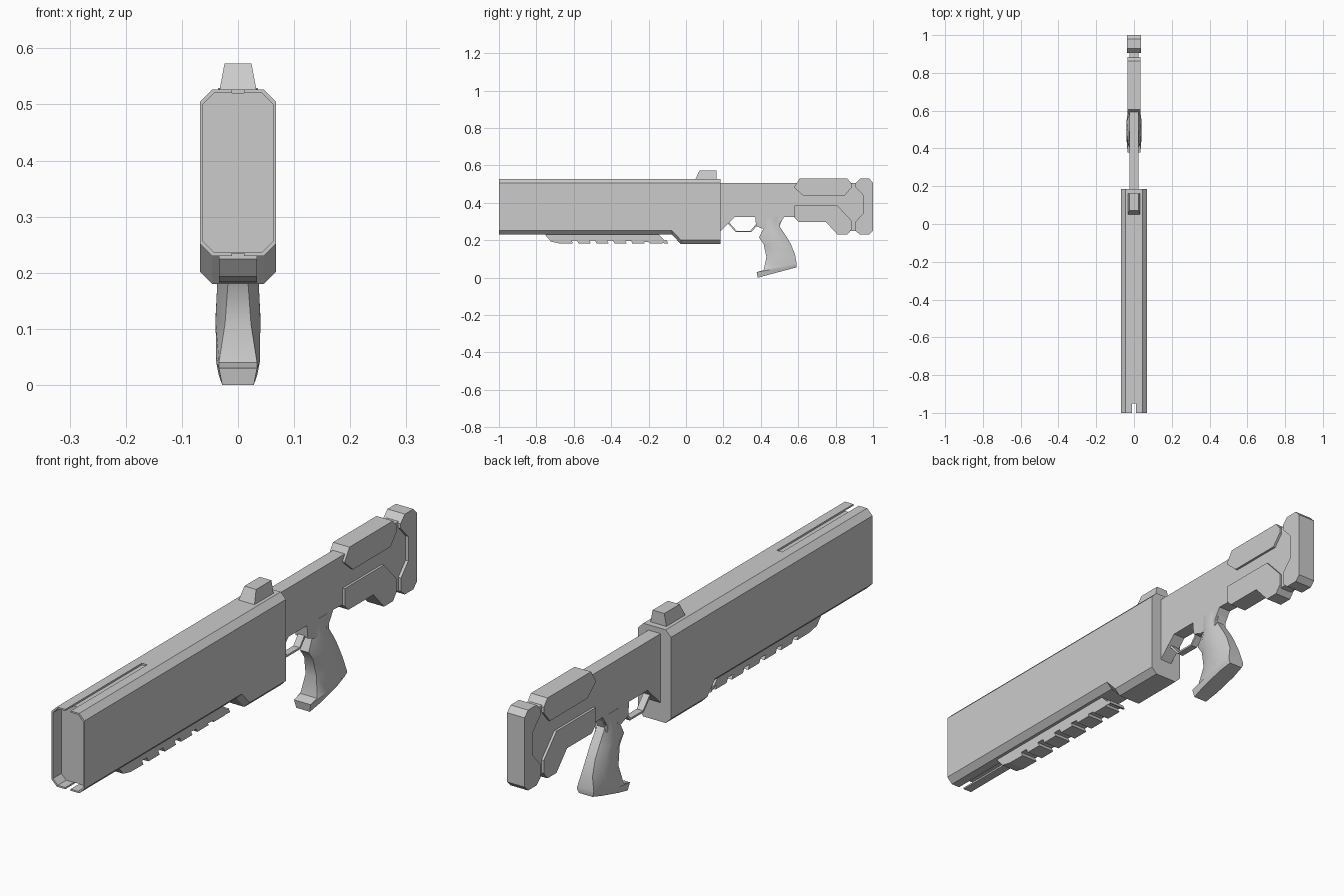
import bpy, bmesh

if "Cube" in bpy.data.objects:
    bpy.data.objects.remove(bpy.data.objects["Cube"])


def make(name, verts, faces):
    me = bpy.data.meshes.new(name)
    me.from_pydata(verts, [], faces)
    bm = bmesh.new()
    bm.from_mesh(me)
    bmesh.ops.recalc_face_normals(bm, faces=bm.faces)
    bm.to_mesh(me)
    bm.free()
    ob = bpy.data.objects.new(name, me)
    bpy.context.collection.objects.link(ob)
    return ob


def loft(name, rings):
    """Skin a list of equal-length rings and cap both ends."""
    n = len(rings[0])
    verts = [v for r in rings for v in r]
    faces = [list(range(n)), list(range((len(rings) - 1) * n, len(rings) * n))]
    for k in range(len(rings) - 1):
        for i in range(n):
            j = (i + 1) % n
            faces.append([k * n + i, k * n + j, (k + 1) * n + j, (k + 1) * n + i])
    return make(name, verts, faces)


def plate(name, profile, hw):
    """Extrude a (y, z) side profile symmetrically across x."""
    return loft(name, [[(s * hw, y, z) for y, z in profile] for s in (-1, 1)])


def octagon(y, hw, zb, zt, c):
    pts = [(hw, zb + c), (hw, zt - c), (hw - c, zt), (c - hw, zt),
           (-hw, zt - c), (-hw, zb + c), (c - hw, zb), (hw - c, zb)]
    return [(x, y, z) for x, z in pts]


def cut(target, cutter):
    cutter.hide_render = True
    m = target.modifiers.new("cut", 'BOOLEAN')
    m.operation = 'DIFFERENCE'
    m.solver = 'EXACT'
    m.object = cutter
    bpy.context.view_layer.objects.active = target
    bpy.ops.object.modifier_apply(modifier=m.name)
    bpy.data.objects.remove(cutter)


# Long chamfered housing with a deeper rear section
housing = loft("housing", [octagon(y, .068, zb, .527, .022) for y, zb in
                           ((-1, .23), (-.075, .23), (-.028, .18), (.185, .18))])
# Muzzle recess, plus shallow slots along the top and bottom
cut(housing, loft("muzzle_cutter", [octagon(y, .062, .236, .521, .02) for y in (-1.05, -.95)]))
for z0, z1 in ((.5205, .56), (.2, .2365)):
    cut(housing, plate("slot_cutter", [(-1.05, z0), (-.55, z0), (-.55, z1), (-1.05, z1)], .011))

# Rear sight block
loft("sight", [[(-w, y0, z), (w, y0, z), (w, .162, z), (-w, .162, z)]
               for w, y0, z in ((.034, .047, .52), (.024, .072, .573))])

# Toothed rail below the housing
rail = [(-.75, .235), (-.75, .225), (-.722, .193), (-.68, .184)]
for i in range(6):
    y = -.605 + i * .096
    rail += [(y, .183), (y - .008, .2), (y + .022, .2), (y + .03, .183)]
rail += [(-.1, .183), (-.15, .235)]
plate("rail", rail, .034)

# Stock core
plate("stock", [(.15, .507), (.93, .507), (.96, .44), (.96, .35), (.93, .25), (.86, .25),
                (.81, .315), (.525, .325), (.50, .285), (.50, .26), (.415, .26), (.375, .275),
                (.37, .325), (.262, .325), (.185, .25), (.15, .25)], .025)

# Stock side pads and butt
plate("upper_pad", [(.58, .487), (.607, .529), (.863, .529), (.885, .503), (.885, .482),
                    (.848, .438), (.628, .438), (.58, .48)], .034)
plate("lower_pad", [(.58, .385), (.81, .385), (.885, .305), (.885, .257), (.863, .23),
                    (.81, .23), (.748, .298), (.602, .298), (.58, .32)], .034)
plate("butt", [(.905, .503), (.93, .529), (.98, .529), (1, .508), (1, .25), (.98, .23),
               (.93, .23), (.907, .25), (.907, .3), (.95, .347), (.95, .438), (.905, .485)], .036)

# Trigger guard strip
plate("trigger_guard", [(.22, .294), (.267, .243), (.348, .243), (.38, .278), (.372, .284),
                        (.344, .25), (.271, .25), (.232, .294)], .013)

# Pistol grip: octagonal sections (front y, z, back y, z, half width, front half width)
rings = []
for fy, fz, by, bz, w, f in ((.40, .325, .52, .325, .026, .016),
                             (.415, .265, .50, .275, .028, .016),
                             (.39, .215, .54, .215, .035, .018),
                             (.415, .18, .56, .18, .037, .018),
                             (.43, .11, .583, .125, .04, .023),
                             (.415, .04, .591, .078, .039, .034),
                             (.378, .03, .592, .067, .039, .034),
                             (.383, 0, .59, .055, .034, .028)):
    def at(x, t):
        return (x, fy + (by - fy) * t, fz + (bz - fz) * t)
    rings.append([at(-f, 0), at(f, 0), at(w, .3), at(w, .75),
                  at(f, 1), at(-f, 1), at(-w, .75), at(-w, .3)])
grip = loft("grip", rings)
bpy.ops.object.select_all(action='DESELECT')
grip.select_set(True)
bpy.context.view_layer.objects.active = grip
bpy.ops.object.shade_smooth_by_angle(angle=.5)
